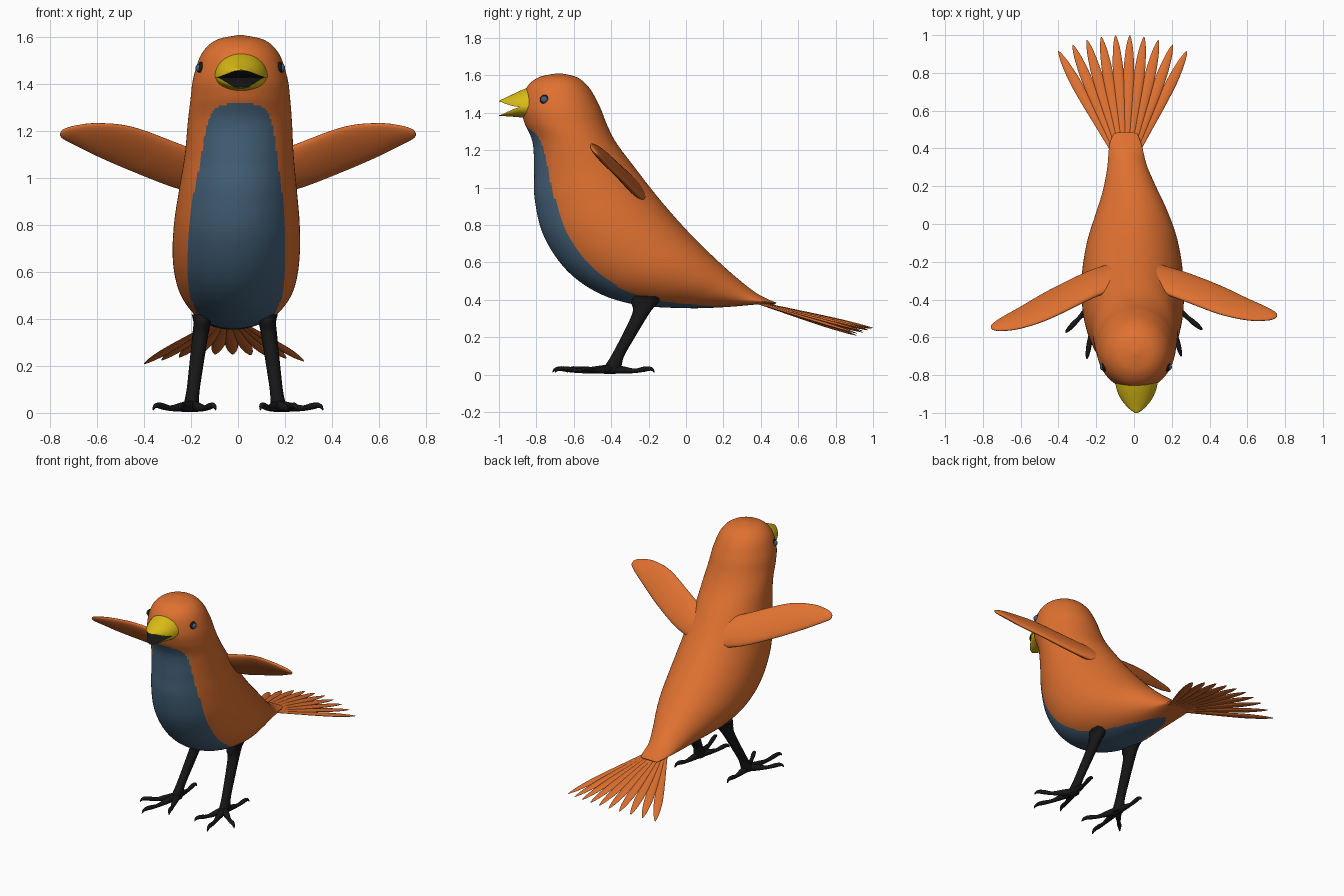
import bpy, bmesh, math
from mathutils import Vector

if "Cube" in bpy.data.objects:
    bpy.data.objects.remove(bpy.data.objects["Cube"])


def material(name, rgb):
    m = bpy.data.materials.new(name)
    m.diffuse_color = (*rgb, 1)
    m.use_nodes = True
    m.node_tree.nodes["Principled BSDF"].inputs["Base Color"].default_value = m.diffuse_color
    return m


ORANGE = material("orange plumage", (0.74, 0.165, 0.03))
BLUE = material("slate blue", (0.06, 0.125, 0.20))
YELLOW = material("beak yellow", (0.70, 0.50, 0.008))
BLACK = material("black", (0.008, 0.008, 0.008))


def smooth_path(pts, steps):
    """Catmull-Rom samples through tuples of any length; returns (u, values)."""
    out, n = [], len(pts)
    for i in range(n - 1):
        a, b, c, d = (pts[max(i - 1, 0)], pts[i], pts[i + 1], pts[min(i + 2, n - 1)])
        for s in range(steps):
            t = s / steps
            out.append((i + t, [0.5 * (2 * q + (r - p) * t + (2 * p - 5 * q + 4 * r - w) * t * t
                                       + (3 * q - p - 3 * r + w) * t ** 3)
                                for p, q, r, w in zip(a, b, c, d)]))
    out.append((n - 1, list(pts[-1])))
    return out


def loft(name, rings, mats, rule=None, angle=60):
    """Skin closed rings of equal point count, capping both ends."""
    bm = bmesh.new()
    rows = [[bm.verts.new(p) for p in ring] for ring in rings]
    n = len(rows[0])
    for i in range(len(rows) - 1):
        for j in range(n):
            k = (j + 1) % n
            f = bm.faces.new((rows[i][j], rows[i][k], rows[i + 1][k], rows[i + 1][j]))
            f.material_index = rule(i, j) if rule else 0
    bm.faces.new(rows[0])
    bm.faces.new(rows[-1])
    bmesh.ops.recalc_face_normals(bm, faces=bm.faces)
    me = bpy.data.meshes.new(name)
    bm.to_mesh(me)
    bm.free()
    ob = bpy.data.objects.new(name, me)
    bpy.context.collection.objects.link(ob)
    for m in mats:
        me.materials.append(m)
    bpy.ops.object.select_all(action='DESELECT')
    ob.select_set(True)
    bpy.context.view_layer.objects.active = ob
    bpy.ops.object.shade_smooth_by_angle(angle=math.radians(angle))
    return ob


def oval(center, a, b, n):
    """Ring of points spanned by half-axes a and b."""
    c = Vector(center)
    return [c + Vector(a) * math.cos(2 * math.pi * j / n) + Vector(b) * math.sin(2 * math.pi * j / n)
            for j in range(n)]


def lerp_table(table, u):
    for (u0, v0), (u1, v1) in zip(table, table[1:]):
        if u0 <= u <= u1:
            return v0 + (v1 - v0) * (u - u0) / (u1 - u0)
    return -1


# Body: sections as back (y, z), front (y, z), half width, centre x
sections = [
    (-.665, 1.61, -.695, 1.61, .012, .01), (-.58, 1.588, -.79, 1.588, .105, .01),
    (-.515, 1.53, -.855, 1.53, .165, .01), (-.46, 1.43, -.88, 1.43, .20, .01),
    (-.42, 1.33, -.865, 1.35, .212, .01), (-.37, 1.235, -.82, 1.24, .222, .008),
    (-.28, 1.115, -.812, 1.08, .232, .005), (-.18, .985, -.808, .93, .25, 0),
    (-.08, .865, -.76, .74, .268, -.005), (.02, .755, -.64, .56, .27, -.008),
    (.12, .655, -.47, .437, .25, -.008), (.2, .58, -.26, .372, .207, -.01),
    (.28, .51, 0, .355, .15, -.02), (.37, .44, .2, .36, .108, -.035),
    (.44, .402, .4, .376, .085, -.045), (.485, .384, .475, .374, .062, -.045)]
N = 144
samples = smooth_path(sections, 10)
rings = []
for u, (yb, zb, yf, zf, w, cx) in samples:
    center = (cx, (yb + yf) / 2, (zb + zf) / 2)
    rings.append(oval(center, (0, (yf - yb) / 2, (zf - zb) / 2), (w, 0, 0), N))

# Blue breast: depth fraction from the front, along the body
breast = [(4.3, 0), (4.45, .05), (4.7, .085), (5.2, .115), (6, .145), (7, .17), (9, .185),
          (11, .155), (12, .13), (12.8, .08), (13.3, 0)]


def breast_rule(i, j):
    depth = (1 - math.cos(2 * math.pi * (j + .5) / N)) / 2
    return 1 if depth < lerp_table(breast, samples[i][0] + .05) else 0


loft("body", rings, [ORANGE, BLUE], breast_rule)


# Beak: two half cones (y, rim z, height, half width) with black inner faces
def beak_half(name, stations):
    m = 24
    rr = [[(.013 + w * math.cos(math.pi * j / m), y, z + h * math.sin(math.pi * j / m))
           for j in range(m + 1)] for _, (y, z, h, w) in smooth_path(stations, 4)]
    loft(name, rr, [YELLOW, BLACK], lambda i, j: 1 if j == m else 0, 40)


beak_half("upper_beak", [(-.83, 1.43, .11, .115), (-.885, 1.43, .088, .102), (-.93, 1.437, .06, .08),
                         (-.965, 1.448, .032, .052), (-.985, 1.456, .015, .03), (-1, 1.459, .004, .008)])
beak_half("lower_beak", [(-.83, 1.43, -.062, .11), (-.885, 1.43, -.055, .1), (-.92, 1.42, -.042, .08),
                         (-.96, 1.402, -.021, .052), (-.985, 1.39, -.008, .03), (-1, 1.387, -.003, .008)])


# Eyes: dark rim with a blue-grey centre
def ball(name, loc, scale, mat):
    bpy.ops.mesh.primitive_uv_sphere_add(segments=20, ring_count=12, radius=1, location=loc)
    ob = bpy.context.object
    ob.name, ob.scale = name, scale
    ob.data.materials.append(mat)
    bpy.ops.object.shade_smooth()


for side, label in ((1, "right"), (-1, "left")):
    ball(label + "_eye_rim", (.01 + side * .166, -.755, 1.47), (.018, .026, .026), BLACK)
    ball(label + "_eye", (.01 + side * .173, -.757, 1.47), (.018, .019, .019), BLUE)

# Wings: x, top edge (y, z), bottom edge (y, z), half thickness
wing = [(.06, -.33, 1.07, -.2, .92, .035), (.25, -.40, 1.145, -.25, .955, .03),
        (.45, -.475, 1.218, -.325, 1.03, .025), (.6, -.508, 1.234, -.395, 1.095, .021),
        (.7, -.51, 1.222, -.44, 1.145, .016), (.745, -.50, 1.207, -.465, 1.168, .01),
        (.758, -.487, 1.192, -.477, 1.181, .003)]
for side, label in ((1, "right"), (-1, "left")):
    rr = []
    for _, (x, yt, zt, yb, zb, th) in smooth_path(wing, 6):
        sweep = -.11 * max(x - .2, 0) if side < 0 else 0
        chord = Vector((0, yt - yb, zt - zb)) / 2
        normal = Vector((0, -chord.z, chord.y)).normalized() * th
        rr.append(oval((side * x, (yt + yb) / 2 + sweep, (zt + zb) / 2), chord, normal, 28))
    loft(label + "_wing", rr, [ORANGE])


# Tapered tube through (x, y, z, radius) points
def tube(name, pts, mat, flat=1.0, steps=5, n=12):
    s = [v for _, v in smooth_path(pts, steps)]
    rr = []
    for i, p in enumerate(s):
        d = Vector(s[min(i + 1, len(s) - 1)][:3]) - Vector(s[max(i - 1, 0)][:3])
        across = d.cross(Vector((0, 0, 1))).normalized()
        up = across.cross(d).normalized()
        rr.append(oval(p[:3], across * p[3], up * p[3] * flat, n))
    loft(name, rr, [mat])


# Legs: x, y, z, half width, half depth; then four clawed toes each
leg = [(.125, -.2, .42, .045, .08), (.125, -.22, .385, .037, .072), (.133, -.24, .33, .034, .046),
       (.15, -.31, .2, .03, .037), (.163, -.365, .1, .028, .035), (.17, -.39, .045, .031, .045),
       (.17, -.4, .014, .03, .045)]
toes = {"outer": (.362, -.56), "middle": (.25, -.70), "inner": (.095, -.62), "back": (.205, -.17)}
for side, label in ((1, "right"), (-1, "left")):
    dx = .012 if side > 0 else -.028
    rr = [oval((side * x + dx * (1 if side < 0 else 0), y, z), (a, 0, 0), (0, b, 0), 16)
          for _, (x, y, z, a, b) in smooth_path(leg, 5)]
    loft(label + "_leg", rr, [BLACK])
    start = Vector((side * .17 + (dx if side < 0 else 0), -.4))
    for toe, (tx, ty) in toes.items():
        tip = Vector((side * tx, ty - (.02 if side < 0 and toe != "back" else 0) * .7))
        path = []
        for t, z, r in ((0, .03, .026), (.3, .024, .019), (.55, .02, .012), (.75, .028, .014),
                        (.88, .032, .012), (.96, .026, .008), (1, .012, .002)):
            p = start.lerp(tip, t)
            path.append((p.x, p.y, z, r))
        tube(f"{label}_{toe}_toe", path, BLACK)

# Tail: a fan of ten slim feathers
for k in range(10):
    f = k / 4.5 - 1
    root = Vector((-.045 + .062 * f, .38, .388 - .006 * f * f))
    tip = Vector((-.06 + .34 * f, 1.0 - .085 * f * f, .25 - .03 * f * f - .012 * (f < 0) * f * f))
    path = []
    for t, r in ((0, .012), (.25, .019), (.5, .026), (.7, .028), (.87, .02), (.96, .01), (1, .002)):
        p = root.lerp(tip, t)
        path.append((p.x, p.y, p.z, r))
    tube(f"tail_feather_{k + 1}", path, ORANGE, flat=.3)
